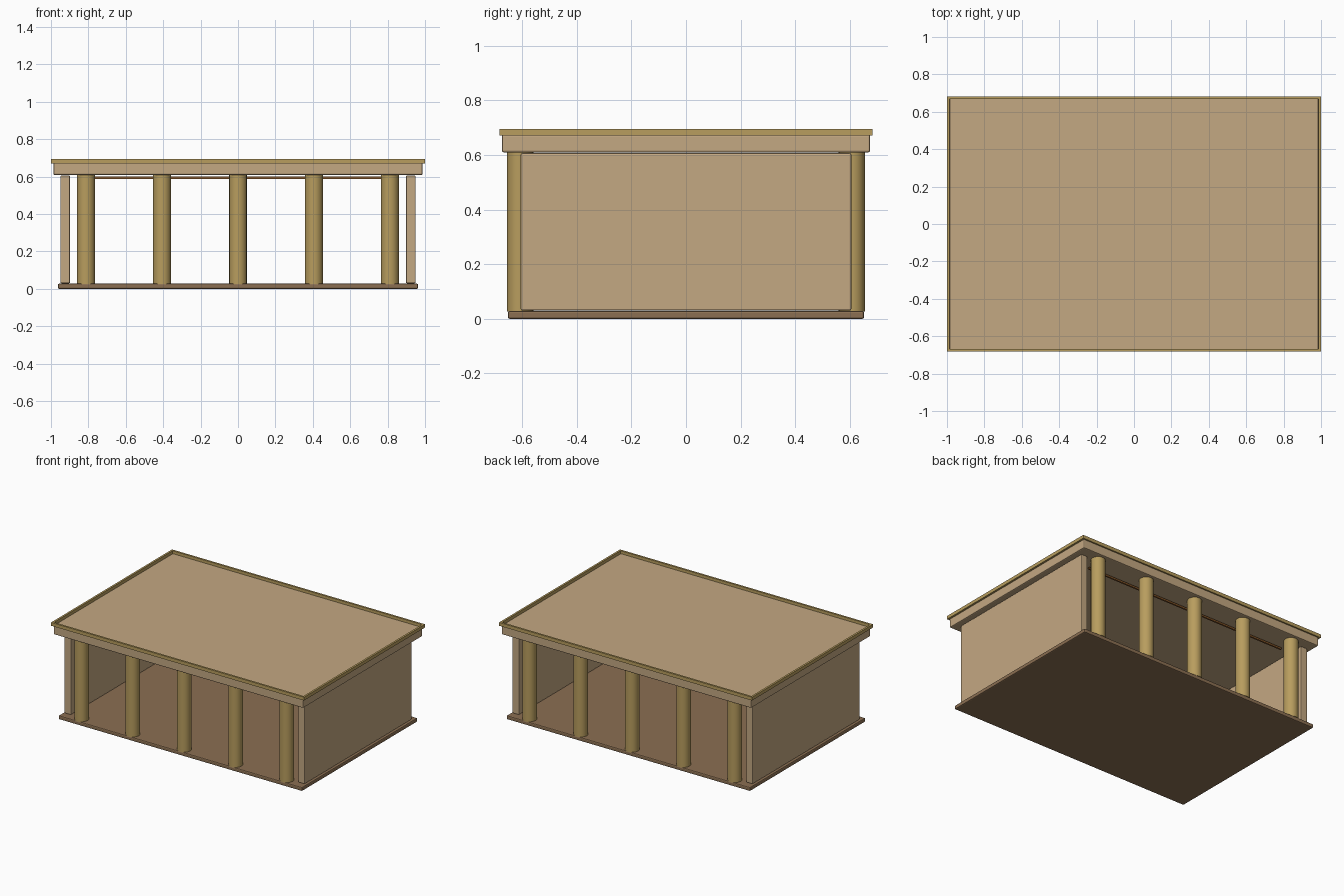
import bpy

cube = bpy.data.objects.get("Cube")
if cube:
    bpy.data.objects.remove(cube, do_unlink=True)


def material(name, hex_code):
    lin = [((int(hex_code[i:i + 2], 16) / 255 + 0.055) / 1.055) ** 2.4 for i in (0, 2, 4)]
    m = bpy.data.materials.new(name)
    m.use_nodes = True
    m.diffuse_color = (*lin, 1)
    m.node_tree.nodes["Principled BSDF"].inputs["Base Color"].default_value = (*lin, 1)
    return m


TAN = material("tan plaster", "c4a882")
GOLD = material("dull gold", "b89d5e")
BROWN = material("brown floor", "8b6f52")
AMBER = material("amber strip", "8b5a2b")


def box(name, lo, hi, mat, bevel=0):
    """Box between two corners, with optional softened edges."""
    bpy.ops.mesh.primitive_cube_add(size=1, location=[(a + b) / 2 for a, b in zip(lo, hi)])
    ob = bpy.context.object
    ob.name = name
    ob.scale = [b - a for a, b in zip(lo, hi)]
    bpy.ops.object.transform_apply(location=False, rotation=False, scale=True)
    ob.data.materials.append(mat)
    if bevel:
        mod = ob.modifiers.new("edge", "BEVEL")
        mod.width = bevel
        mod.segments = 2
    return ob


# Floor slab and roof slab
box("floor_slab", (-0.963, -0.652, 0), (0.963, 0.652, 0.028), BROWN, 0.007)
box("roof_slab", (-0.987, -0.674, 0.609), (0.987, 0.674, 0.675), TAN, 0.007)

# Raised trim around the roof edge
X, Y, T = 1.0, 0.683, 0.014
Z0, Z1 = 0.671, 0.695
for side, s in (("front", -1), ("back", 1)):
    ys = sorted((s * Y, s * (Y - T)))
    box(f"{side}_roof_trim", (-X, ys[0], Z0), (X, ys[1], Z1), GOLD)
for side, s in (("right", -1), ("left", 1)):
    xs = sorted((s * X, s * (X - T)))
    box(f"{side}_roof_trim", (xs[0], T - Y, Z0), (xs[1], Y - T, Z1), GOLD)

    # Solid end wall
    xs = sorted((s * 0.95, s * 0.898))
    box(f"{side}_wall", (xs[0], -0.605, 0.03), (xs[1], 0.605, 0.606), TAN, 0.006)

# Colonnades with a thin strip hung behind each
for side, s in (("front", -1), ("back", 1)):
    for i in range(5):
        bpy.ops.mesh.primitive_cylinder_add(
            vertices=16, radius=0.048, depth=0.585,
            location=((i - 2) * 0.406, s * 0.607, 0.319))
        column = bpy.context.object
        column.name = f"{side}_column_{i + 1}"
        column.data.materials.append(GOLD)
        bpy.ops.object.shade_smooth_by_angle()
    y = s * 0.51
    box(f"{side}_ceiling_strip", (-0.81, y - 0.006, 0.588), (0.81, y + 0.006, 0.6), AMBER)
